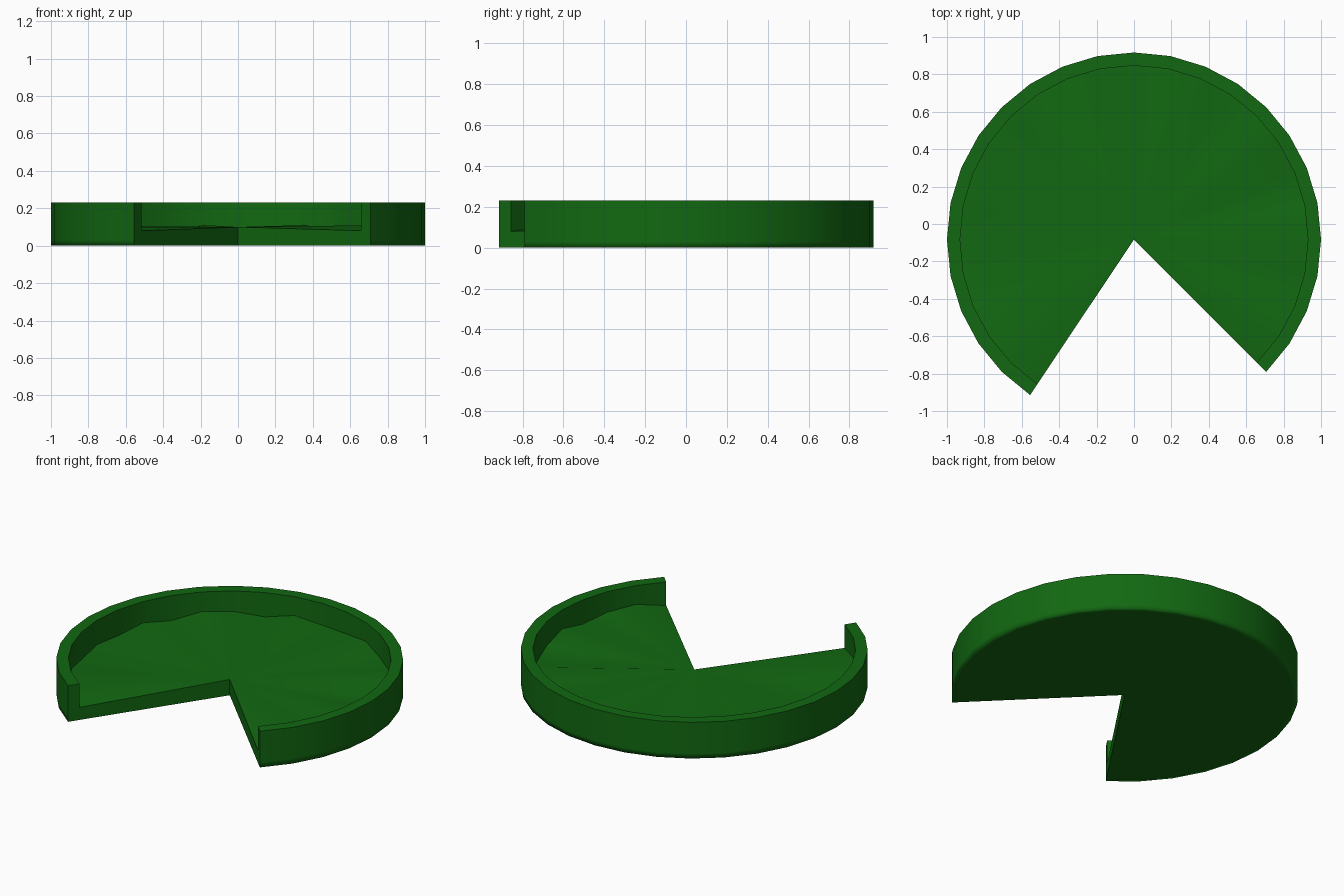
import bpy, bmesh, math

if "Cube" in bpy.data.objects:
    bpy.data.objects.remove(bpy.data.objects["Cube"])

CENTRE_Y = -0.083          # notch tip of the pad
START, STEP = -45.0, 11.25 # 25 of 32 segments, the rest is the notch
RIM, INNER, TOP, HUB = 1.0, 0.93, 0.23, 0.10

# Gentle ripple: floor height where it meets the rim wall, per segment
ripple = [.08, .11, .10, .075, .11, .075, .055, .105, .085, .08, .11, .09, .09,
          .11, .075, .10, .105, .07, .095, .065, .075, .055, .08, .095, .10, .08]

mat = bpy.data.materials.new("leaf_green")
mat.diffuse_color = (0.006, 0.14, 0.006, 1)
mat.use_nodes = True
mat.node_tree.nodes["Principled BSDF"].inputs["Base Color"].default_value = mat.diffuse_color

bm = bmesh.new()
hub_low = bm.verts.new((0, CENTRE_Y, 0))
hub_top = bm.verts.new((0, CENTRE_Y, HUB))

# Sweep the pad's half profile around the hub
rings = []
for i, z in enumerate(ripple):
    a = math.radians(START + i * STEP)
    profile = [(0.97, 0), (RIM, 0), (RIM, 0.03), (RIM, TOP), (INNER, TOP), (INNER, z)]
    rings.append([bm.verts.new((r * math.cos(a), CENTRE_Y + r * math.sin(a), h))
                  for r, h in profile])

for a, b in zip(rings, rings[1:]):
    bm.faces.new((hub_low, b[0], a[0]))
    bm.faces.new((hub_top, a[-1], b[-1]))
    for k in range(5):
        bm.faces.new((a[k], b[k], b[k + 1], a[k + 1]))

# Cut faces of the notch
for ring in (rings[0], rings[-1]):
    bm.faces.new([hub_low] + ring + [hub_top])
bmesh.ops.recalc_face_normals(bm, faces=bm.faces)

# Smooth surface, crisp rim, softly shaded lower edge
for f in bm.faces:
    f.smooth = True
caps = {f for f in bm.faces if len(f.verts) > 4}
for e in bm.edges:
    low = all(v.co.z < 0.001 for v in e.verts)
    at_cap = any(f in caps for f in e.link_faces)
    if e.calc_face_angle(0) > math.radians(40) and (at_cap or not low):
        e.smooth = False

mesh = bpy.data.meshes.new("lily_pad")
bm.to_mesh(mesh)
bm.free()
mesh.materials.append(mat)
pad = bpy.data.objects.new("lily_pad", mesh)
bpy.context.collection.objects.link(pad)
